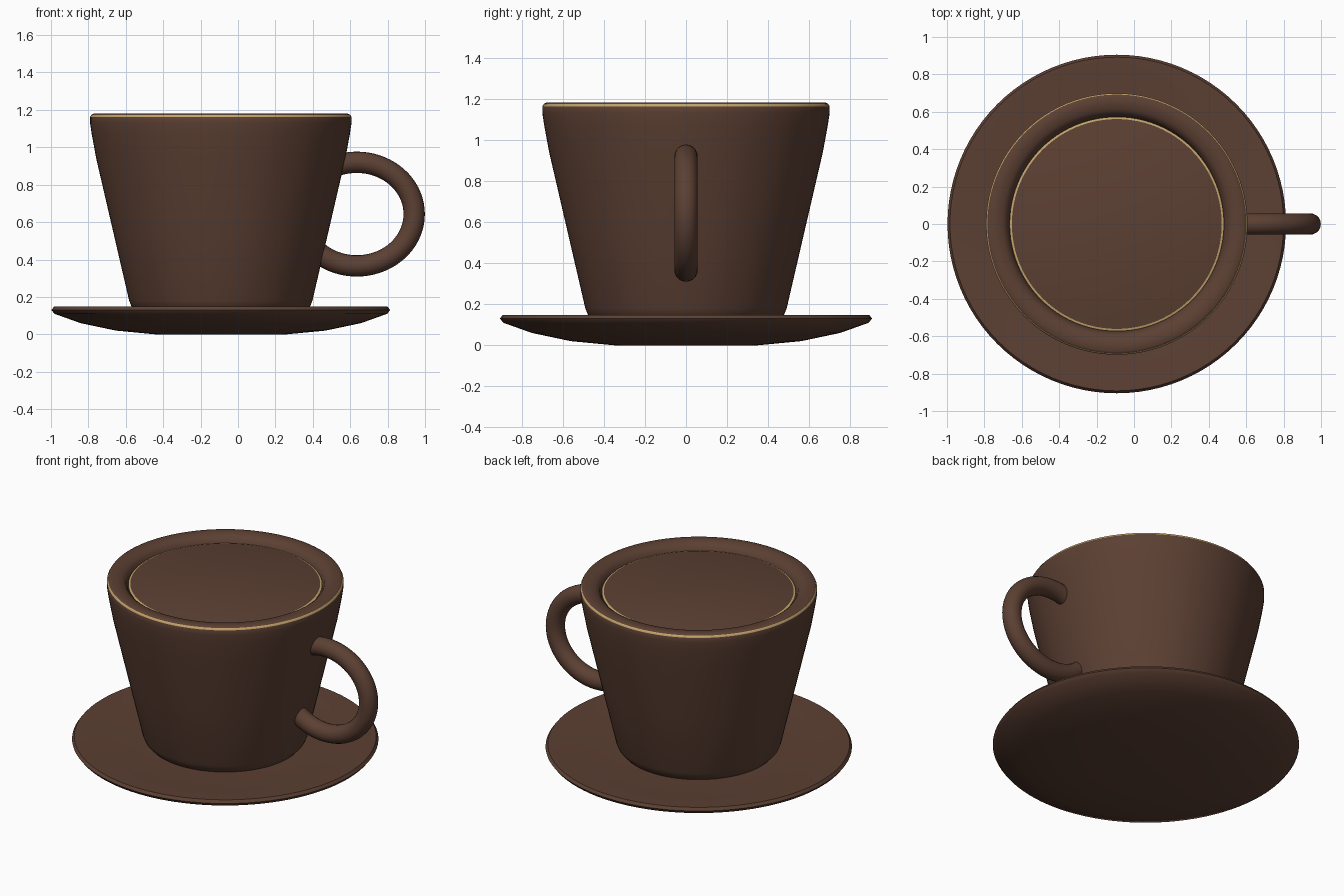
import bpy, bmesh, math
from mathutils import Vector

if "Cube" in bpy.data.objects:
    bpy.data.objects.remove(bpy.data.objects["Cube"])

AXIS_X = -0.092
SEGMENTS = 96


def material(name, rgb):
    m = bpy.data.materials.new(name)
    m.diffuse_color = (*rgb, 1)
    m.use_nodes = True
    m.node_tree.nodes["Principled BSDF"].inputs["Base Color"].default_value = m.diffuse_color
    return m


BROWN = material("dark brown glaze", (0.107, 0.051, 0.033))
GOLD = material("pale gold", (0.55, 0.37, 0.15))


def finish(name, bm, mats, angle=35):
    bmesh.ops.recalc_face_normals(bm, faces=bm.faces)
    mesh = bpy.data.meshes.new(name)
    bm.to_mesh(mesh)
    bm.free()
    for m in mats:
        mesh.materials.append(m)
    ob = bpy.data.objects.new(name, mesh)
    bpy.context.collection.objects.link(ob)
    bpy.ops.object.select_all(action='DESELECT')
    ob.select_set(True)
    bpy.context.view_layer.objects.active = ob
    bpy.ops.object.shade_smooth_by_angle(angle=math.radians(angle))
    return ob


def lathe(name, profile, mats, gold_bands=()):
    """Turn an (r, z) profile; profile segments in gold_bands get slot 1."""
    bm = bmesh.new()
    rings = []
    for r, z in profile:
        if r == 0:
            rings.append([bm.verts.new((AXIS_X, 0, z))] * SEGMENTS)
        else:
            rings.append([bm.verts.new((AXIS_X + r * math.cos(a), r * math.sin(a), z))
                          for a in (math.tau * i / SEGMENTS for i in range(SEGMENTS))])
    for k in range(len(rings) - 1):
        for i in range(SEGMENTS):
            j = (i + 1) % SEGMENTS
            quad = (rings[k][i], rings[k][j], rings[k + 1][j], rings[k + 1][i])
            face = bm.faces.new(list(dict.fromkeys(quad)))
            face.material_index = 1 if k in gold_bands else 0
    return finish(name, bm, mats)


# Saucer: shallow dish with a thin rounded rim
lathe("saucer", [(0, 0), (0.35, 0), (0.56, 0.02), (0.75, 0.06), (0.89, 0.11),
                 (0.905, 0.13), (0.892, 0.148), (0.87, 0.148), (0.72, 0.135),
                 (0.5, 0.125), (0, 0.125)], [BROWN])

# Cup: tapered wall, gold line on the rim edge, rolled lip, inner wall
lathe("cup", [(0, 0.1), (0.42, 0.1), (0.455, 0.125), (0.478, 0.15), (0.49, 0.18),
              (0.578, 0.56), (0.666, 0.94), (0.69, 1.07), (0.699, 1.13),
              (0.699, 1.162), (0.692, 1.174), (0.68, 1.18), (0.645, 1.18),
              (0.61, 1.172), (0.588, 1.155), (0.576, 1.125), (0.54, 0.95),
              (0.42, 0.2), (0, 0.2)], [BROWN, GOLD], gold_bands=(9,))

# Drink surface with a thin gold ring around it
lathe("drink", [(0, 1.08), (0.55, 1.08), (0.573, 1.138), (0.561, 1.142), (0, 1.142)],
      [BROWN, GOLD], gold_bands=(2,))

# Handle: round tube swept along an elliptical arc into the cup wall
bm = bmesh.new()
STEPS, SIDES, TUBE = 56, 20, 0.057
rings = []
for s in range(STEPS + 1):
    t = math.radians(-140 + 280 * s / STEPS)
    centre = Vector((0.635 + 0.307 * math.cos(t), 0, 0.643 + 0.277 * math.sin(t)))
    normal = Vector((0.277 * math.cos(t), 0, 0.307 * math.sin(t))).normalized()
    rings.append([bm.verts.new(centre + TUBE * (math.cos(a) * normal + math.sin(a) * Vector((0, 1, 0))))
                  for a in (math.tau * i / SIDES for i in range(SIDES))])
for a, b in zip(rings, rings[1:]):
    for i in range(SIDES):
        j = (i + 1) % SIDES
        bm.faces.new((a[i], a[j], b[j], b[i]))
bm.faces.new(rings[0])
bm.faces.new(rings[-1])
finish("handle", bm, [BROWN])
